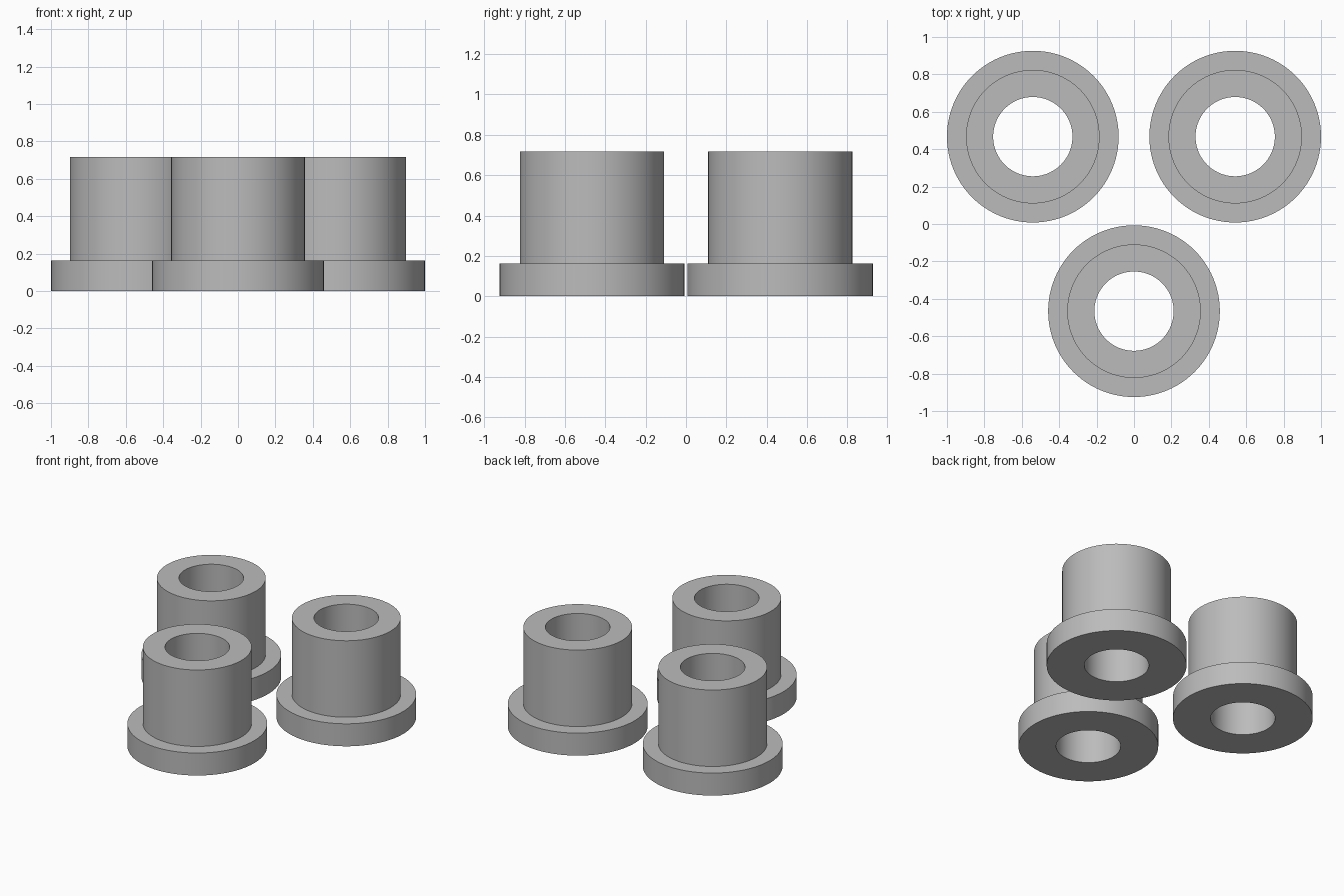
import bpy, bmesh, math

if "Cube" in bpy.data.objects:
    bpy.data.objects.remove(bpy.data.objects["Cube"])

SEGMENTS = 96

grey = bpy.data.materials.new("plain_grey")
grey.diffuse_color = (0.5, 0.5, 0.5, 1)
grey.use_nodes = True
grey.node_tree.nodes["Principled BSDF"].inputs["Base Color"].default_value = grey.diffuse_color

# Bushing section (radius, height): bore, flange and sleeve
PROFILE = [(0.212, 0), (0.459, 0), (0.459, 0.163),
           (0.357, 0.163), (0.357, 0.717), (0.212, 0.717)]


def flanged_bushing(name, x, y):
    """Spin the closed section around z into a hollow flanged sleeve."""
    bm = bmesh.new()
    rings = []
    for i in range(SEGMENTS):
        a = 2 * math.pi * i / SEGMENTS
        rings.append([bm.verts.new((r * math.cos(a), r * math.sin(a), z))
                      for r, z in PROFILE])
    n = len(PROFILE)
    for i in range(SEGMENTS):
        a, b = rings[i], rings[(i + 1) % SEGMENTS]
        for j in range(n):
            k = (j + 1) % n
            bm.faces.new((a[j], b[j], b[k], a[k]))
    bmesh.ops.recalc_face_normals(bm, faces=bm.faces)
    mesh = bpy.data.meshes.new(name)
    bm.to_mesh(mesh)
    bm.free()
    mesh.materials.append(grey)
    obj = bpy.data.objects.new(name, mesh)
    obj.location = (x, y, 0)
    bpy.context.collection.objects.link(obj)
    bpy.ops.object.select_all(action='DESELECT')
    obj.select_set(True)
    bpy.context.view_layer.objects.active = obj
    bpy.ops.object.shade_smooth_by_angle(angle=math.radians(30))


# Three identical bushings in a triangle
flanged_bushing("bushing_back_left", -0.541, 0.467)
flanged_bushing("bushing_back_right", 0.541, 0.467)
flanged_bushing("bushing_front", 0, -0.466)
